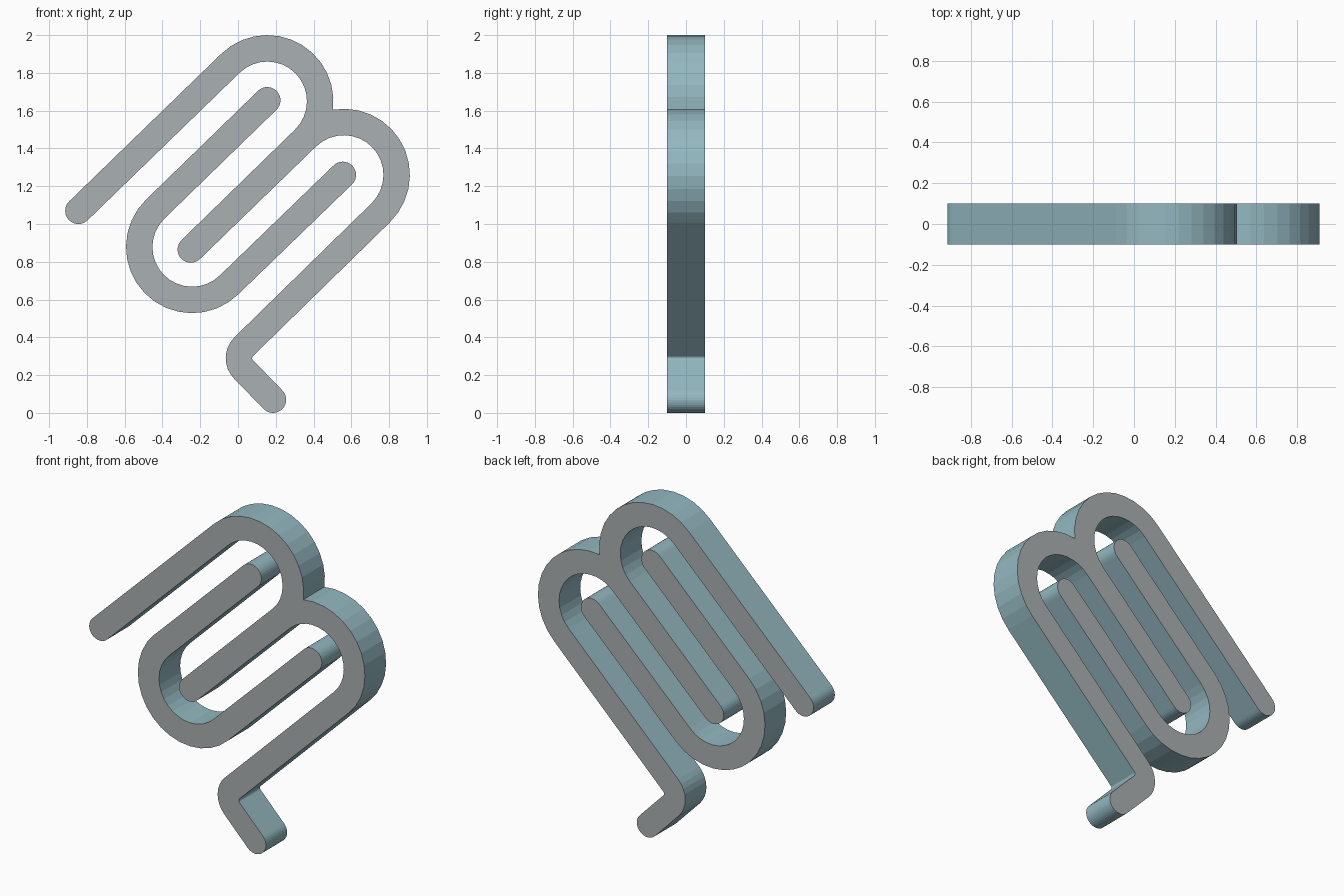
import bpy, bmesh, math

if "Cube" in bpy.data.objects:
    bpy.data.objects.remove(bpy.data.objects["Cube"])

T = 44.2                      # slant of the long bars, degrees
W = 0.07                      # half bar width
R_OUT, R_IN = 0.35, 0.21      # big bends
HALF_DEPTH = 0.1


def material(name, rgb):
    m = bpy.data.materials.new(name)
    m.diffuse_color = (*rgb, 1)
    m.use_nodes = True
    m.node_tree.nodes["Principled BSDF"].inputs["Base Color"].default_value = m.diffuse_color
    return m


grey = material("face grey", (0.402, 0.434, 0.445))
teal = material("edge teal", (0.296, 0.479, 0.533))


def arc(c, r, a0, a1):
    """Points on a circle in the x-z plane, angles in degrees."""
    n = max(2, round(abs(a1 - a0) / 11.25))
    pts = []
    for i in range(n + 1):
        a = math.radians(a0 + (a1 - a0) * i / n)
        pts.append((c[0] + r * math.cos(a), c[1] + r * math.sin(a)))
    return pts


def plate(name, outline):
    """Extrude an outline through the depth; grey faces, teal edges."""
    bm = bmesh.new()
    front = bm.faces.new([bm.verts.new((x, -HALF_DEPTH, z)) for x, z in outline])
    ext = bmesh.ops.extrude_face_region(bm, geom=[front], use_keep_orig=True)
    moved = [g for g in ext["geom"] if isinstance(g, bmesh.types.BMVert)]
    bmesh.ops.translate(bm, verts=moved, vec=(0, 2 * HALF_DEPTH, 0))
    bmesh.ops.recalc_face_normals(bm, faces=bm.faces[:])
    bm.normal_update()
    for f in bm.faces:
        f.material_index = 0 if abs(f.normal.y) > 0.9 else 1
    me = bpy.data.meshes.new(name)
    bm.to_mesh(me)
    bm.free()
    me.materials.append(grey)
    me.materials.append(teal)
    ob = bpy.data.objects.new(name, me)
    bpy.context.collection.objects.link(ob)


# bend centres
top_bend = (0.155, 1.65)
right_bend = (0.56, 1.26)
left_bend = (-0.243, 0.878)
foot_bend = (0.09, 0.29)

# crease where the two upper bends meet
dx, dz = right_bend[0] - top_bend[0], right_bend[1] - top_bend[1]
base = math.degrees(math.atan2(dz, dx))
half = math.degrees(math.acos(math.hypot(dx, dz) / 2 / R_OUT))

# branched strip: two upper bends, shared middle bar and hooked foot
outer = arc((-0.845, 1.07), W, T + 270, T + 90)
outer += arc(top_bend, R_OUT, T + 90, base + half)
outer += arc(right_bend, R_OUT, base + 180 - half, T - 90)[1:]
outer += arc(foot_bend, 0.015, T + 90, T + 180)
outer += arc((0.185, 0.07), W, T, T - 180)
outer += arc(foot_bend, 0.155, T + 180, T + 90)
outer += arc(right_bend, R_IN, T - 90, T + 90)
outer += arc((-0.25, 0.865), W, T + 270, T + 90)
outer += arc(top_bend, R_IN, T - 90, T + 90)
plate("branched_strip", outer)

# hairpin strip: two bars joined by the lower left bend
pin = arc((0.155, 1.655), W, T + 90, T - 90)
pin += arc(left_bend, R_IN, T + 90, T + 270)
pin += arc((0.555, 1.26), W, T + 90, T - 90)
pin += arc(left_bend, R_OUT, T - 90, T - 270)
plate("hairpin_strip", pin)
